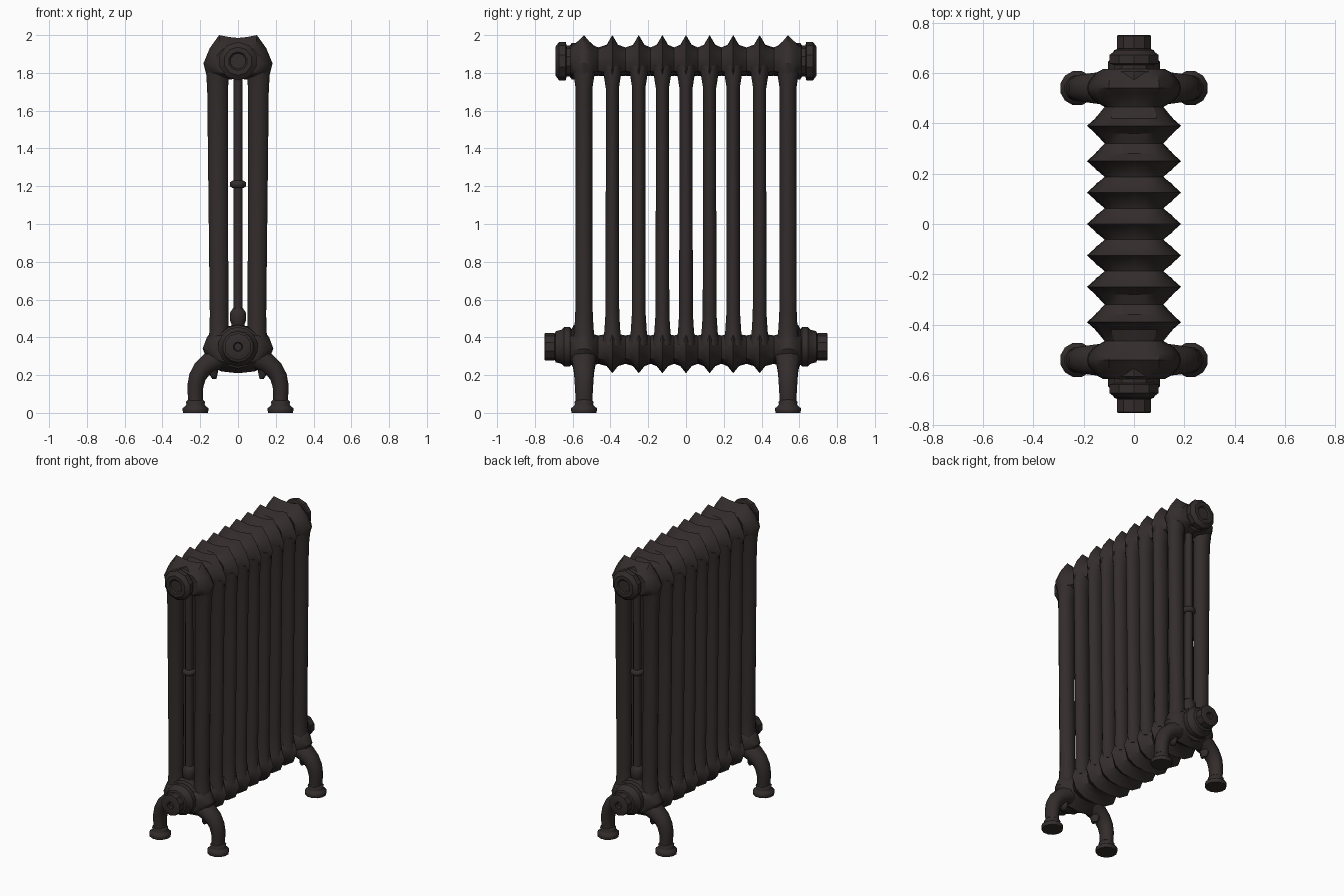
import bpy, bmesh, math
from mathutils import Vector

cube = bpy.data.objects.get("Cube")
if cube:
    bpy.data.objects.remove(cube, do_unlink=True)

iron = bpy.data.materials.new("dark cast iron")
iron.use_nodes = True
COLOR = (0.033, 0.025, 0.025, 1)
iron.diffuse_color = COLOR
shader = iron.node_tree.nodes["Principled BSDF"]
shader.inputs["Base Color"].default_value = COLOR
shader.inputs["Roughness"].default_value = 0.7


def loft(name, rings, smooth=40):
    """Skin a list of equal-length point rings and cap both ends."""
    bm = bmesh.new()
    rows = [[bm.verts.new(p) for p in ring] for ring in rings]
    n = len(rows[0])
    for a, b in zip(rows, rows[1:]):
        for i in range(n):
            j = (i + 1) % n
            bm.faces.new((a[i], a[j], b[j], b[i]))
    bm.faces.new(rows[0])
    bm.faces.new(rows[-1])
    bmesh.ops.recalc_face_normals(bm, faces=bm.faces)
    mesh = bpy.data.meshes.new(name)
    bm.to_mesh(mesh)
    bm.free()
    mesh.materials.append(iron)
    obj = bpy.data.objects.new(name, mesh)
    bpy.context.collection.objects.link(obj)
    bpy.ops.object.select_all(action="DESELECT")
    obj.select_set(True)
    bpy.context.view_layer.objects.active = obj
    bpy.ops.object.shade_smooth_by_angle(angle=math.radians(smooth))
    return obj


def ellipse(center, u, v, n):
    """Ring of n points spanned by the half axes u and v."""
    c, u, v = Vector(center), Vector(u), Vector(v)
    return [c + u * math.cos(a) + v * math.sin(a)
            for a in (2 * math.pi * (i + 0.5) / n for i in range(n))]


def column(name, path, n=12):
    """Upright tube; path holds x, y, z, x radius, y radius."""
    return loft(name, [ellipse((x, y, z), (rx, 0, 0), (0, ry, 0), n)
                       for x, y, z, rx, ry in path], 60)


def end_plug(name, side, z, profile, n):
    """Turned fitting along y; profile holds y, radius."""
    return loft(name, [ellipse((0, side * y, z), (r, 0, 0), (0, 0, r), n)
                       for y, r in profile], 30)


def mirrored(half):
    """Complete a half outline (top centre to bottom centre) across x = 0."""
    return half + [(-x, z) for x, z in reversed(half[1:-1])]


SECTIONS = [-0.54, -0.39, -0.25, -0.125, 0, 0.125, 0.25, 0.39, 0.54]

# Header cross-sections: crest of a section and the neck between sections
TOP_CREST = mirrored([(0, 1.985), (0.05, 1.99), (0.1, 2.0), (0.15, 1.93),
                      (0.183, 1.85), (0.165, 1.78), (0.09, 1.76), (0, 1.77)])
TOP_NECK = mirrored([(0, 1.93), (0.04, 1.935), (0.08, 1.925), (0.11, 1.89),
                     (0.117, 1.85), (0.1, 1.81), (0.06, 1.79), (0, 1.785)])
LOW_CREST = mirrored([(0, 0.43), (0.07, 0.44), (0.14, 0.43), (0.165, 0.4),
                      (0.187, 0.34), (0.155, 0.26), (0.09, 0.22), (0, 0.21)])
LOW_NECK = mirrored([(0, 0.41), (0.04, 0.41), (0.08, 0.4), (0.11, 0.37),
                     (0.117, 0.33), (0.105, 0.29), (0.06, 0.265), (0, 0.26)])


def header(name, neck, crest):
    def ring(y, tx, tz):
        return [(nx + (cx - nx) * tx, y, nz + (cz - nz) * tz)
                for (nx, nz), (cx, cz) in zip(neck, crest)]
    stations = []
    for i, y in enumerate(SECTIONS):
        if abs(y) > 0.5:
            s = math.copysign(1, y)
            group = [(y - s * 0.05, 0.6, 0.2), (y - s * 0.025, 0.92, 0.6), (y, 1, 1),
                     (y + s * 0.025, 0.92, 0.65), (y + s * 0.06, 0.5, 0.2),
                     (y + s * 0.075, 0.1, 0)]
            stations += sorted(group)
        else:
            stations += [(y - 0.03, 0.52, 0.25), (y, 1, 1), (y + 0.03, 0.52, 0.25)]
        if i < len(SECTIONS) - 1:
            stations.append(((y + SECTIONS[i + 1]) / 2, 0, 0))
    return loft(name, [ring(*s) for s in stations], 35)


header("top_header", TOP_NECK, TOP_CREST)
header("bottom_header", LOW_NECK, LOW_CREST)

# Columns: two wide outer tubes and one slim middle tube per section
for number, y in enumerate(SECTIONS, 1):
    ry = 0.046 if abs(y) > 0.5 else 0.036
    for side, label in ((1, "left"), (-1, "right")):
        column(f"{label}_column_{number}", [
            (side * 0.1, y, 0.36, 0.065, ry + 0.018),
            (side * 0.1, y, 0.43, 0.053, ry + 0.008),
            (side * 0.1, y, 0.52, 0.051, ry + 0.002),
            (side * 0.105, y, 1.2, 0.054, ry),
            (side * 0.108, y, 1.72, 0.057, ry),
            (side * 0.108, y, 1.78, 0.062, ry + 0.01),
            (side * 0.1, y, 1.84, 0.068, ry + 0.018)])
    column(f"middle_column_{number}", [
        (0, y, 0.36, 0.045, 0.04), (0, y, 0.46, 0.038, 0.034),
        (0, y, 0.55, 0.027, 0.028), (0, y, 1.82, 0.025, 0.028)], 8)

# Collars and lower bosses on the middle tubes of the end sections
for side, label in ((-1, "front"), (1, "back")):
    y = side * 0.54
    column(f"{label}_collar", [(0, y, 1.19, 0.03, 0.03), (0, y, 1.2, 0.044, 0.044),
                               (0, y, 1.22, 0.044, 0.044), (0, y, 1.23, 0.03, 0.03)])
    column(f"{label}_boss", [(0, y, 0.47, 0.036, 0.036), (0, y, 0.49, 0.044, 0.042),
                             (0, y, 0.53, 0.044, 0.042), (0, y, 0.555, 0.027, 0.028)])

    # Upper blanking plug
    end_plug(f"{label}_top_plug", side, 1.862,
             [(0.55, 0.1), (0.605, 0.096), (0.615, 0.082), (0.632, 0.082),
              (0.637, 0.102), (0.672, 0.102), (0.692, 0.075), (0.692, 0.05),
              (0.684, 0.042)], 10)

    # Lower stepped connector with a small bore
    end_plug(f"{label}_bottom_bushing", side, 0.35,
             [(0.55, 0.12), (0.595, 0.115), (0.605, 0.095), (0.615, 0.105),
              (0.645, 0.105), (0.66, 0.09), (0.69, 0.082), (0.7, 0.055)], 14)
    end_plug(f"{label}_bottom_nut", side, 0.35,
             [(0.68, 0.055), (0.697, 0.072), (0.747, 0.072), (0.75, 0.066),
              (0.75, 0.025), (0.725, 0.02)], 10)

    # Legs: curved tube on a round foot, with a small spur under the body
    for sx, hand in ((1, "left"), (-1, "right")):
        path = [(0.09, 0.3, 0.065), (0.15, 0.265, 0.057), (0.19, 0.232, 0.051),
                (0.215, 0.19, 0.047), (0.226, 0.14, 0.044), (0.226, 0.09, 0.041),
                (0.224, 0.03, 0.042)]
        rings = []
        for i, (x, z, r) in enumerate(path):
            a, b = path[max(i - 1, 0)], path[min(i + 1, len(path) - 1)]
            normal = Vector((a[1] - b[1], 0, b[0] - a[0])).normalized() * r
            normal.x *= sx
            rings.append(ellipse((sx * x, y, z), normal, (0, r + 0.006, 0), 12))
        loft(f"{label}_{hand}_leg", rings, 60)
        column(f"{label}_{hand}_foot", [
            (sx * 0.225, y, z, r, r) for z, r in
            ((0, 0.068), (0.012, 0.07), (0.026, 0.07), (0.036, 0.055),
             (0.045, 0.05), (0.06, 0.052), (0.07, 0.042))])
        column(f"{label}_{hand}_spur", [
            (sx * 0.125, y, 0.18, 0.012, 0.02), (sx * 0.13, y, 0.2, 0.022, 0.032),
            (sx * 0.13, y, 0.26, 0.035, 0.04)], 8)
